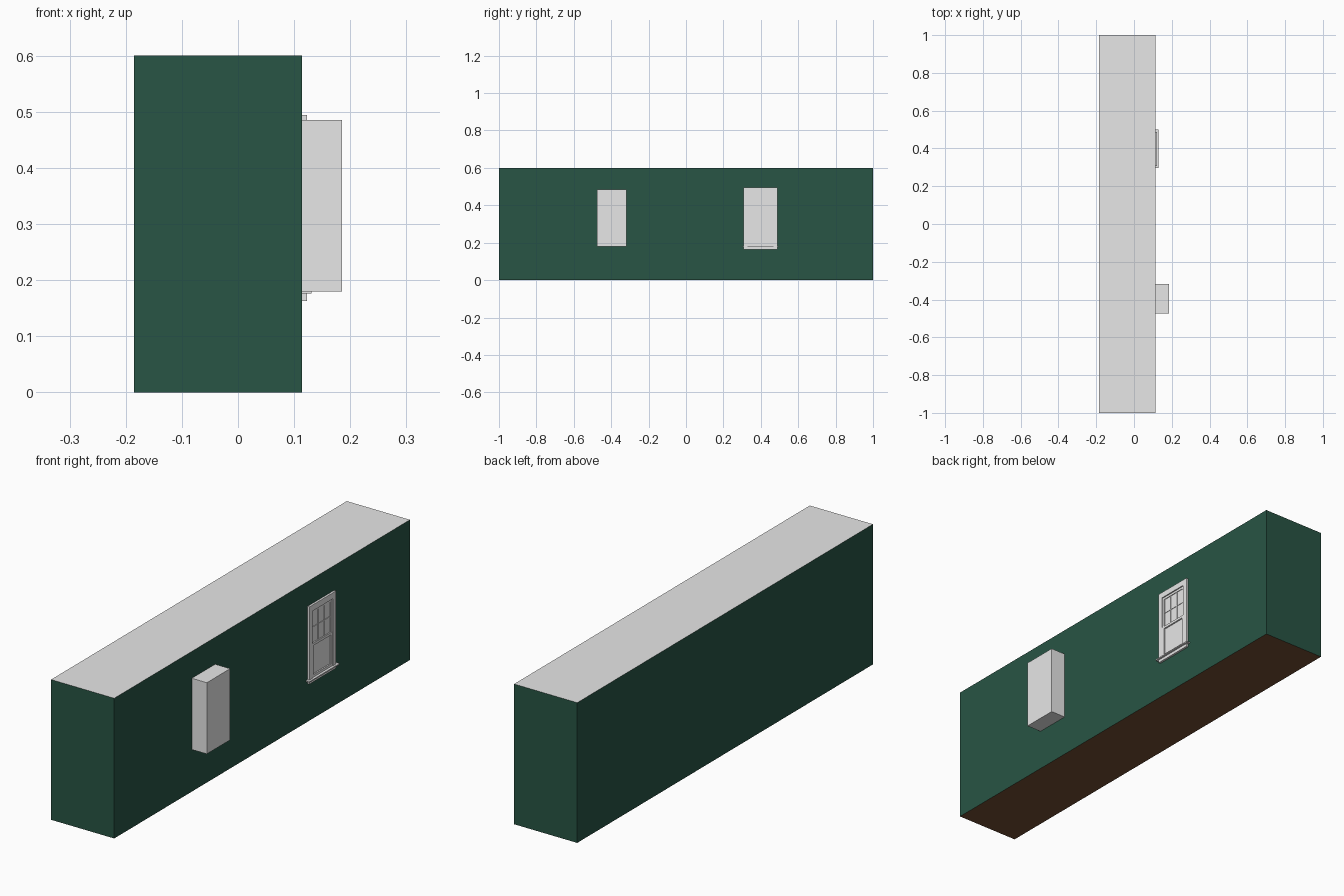
import bpy, bmesh

if "Cube" in bpy.data.objects:
    bpy.data.objects.remove(bpy.data.objects["Cube"])


def material(name, rgb):
    m = bpy.data.materials.new(name)
    m.diffuse_color = (*rgb, 1)
    m.use_nodes = True
    m.node_tree.nodes["Principled BSDF"].inputs["Base Color"].default_value = m.diffuse_color
    return m


GREEN = material("wall green", (0.021, 0.089, 0.058))
WHITE = material("plain white", (0.8, 0.8, 0.8))
BROWN = material("floor brown", (0.17, 0.075, 0.033))


def box(name, x, y, z, mats=(WHITE,)):
    """Box from (min, max) pairs."""
    bm = bmesh.new()
    bmesh.ops.create_cube(bm, size=1)
    for v in bm.verts:
        v.co = [lo + (hi - lo) * (c + 0.5) for c, (lo, hi) in zip(v.co, (x, y, z))]
    me = bpy.data.meshes.new(name)
    bm.to_mesh(me)
    bm.free()
    for m in mats:
        me.materials.append(m)
    ob = bpy.data.objects.new(name, me)
    bpy.context.collection.objects.link(ob)
    return ob


W = 0.114  # wall plane carrying the window and the cabinet

# Room block: green walls, white ceiling, brown floor
room = box("room", (-0.185, W), (-1, 1), (0, 0.6), (GREEN, WHITE, BROWN))
for p in room.data.polygons:
    p.material_index = 1 if p.normal.z > 0.5 else 2 if p.normal.z < -0.5 else 0

# Wall cabinet
box("cabinet", (W, 0.185), (-0.475, -0.317), (0.18, 0.485))

# Window, built around its centre line
C = 0.398


def win(name, depth, y0, y1, z0, z1):
    box("window_" + name, (W, W + depth), (C + y0, C + y1), (z0, z1))


def frame(name, depth, half, z0, z1, w):
    """Two stiles and two rails around an opening."""
    for side, s in (("left", -1), ("right", 1)):
        a, b = sorted((s * half, s * (half - w)))
        win(f"{name}_{side}", depth, a, b, z0, z1)
    win(name + "_bottom", depth, w - half, half - w, z0, z0 + w)
    win(name + "_top", depth, w - half, half - w, z1 - w, z1)


win("glass", 0.001, -0.08, 0.08, 0.18, 0.48)

# Casing: side boards and head
for side, s in (("left", -1), ("right", 1)):
    a, b = sorted((s * 0.09, s * 0.07))
    win("casing_" + side, 0.009, a, b, 0.18, 0.494)
win("casing_head", 0.009, -0.07, 0.07, 0.468, 0.494)

# Sill and apron
win("sill", 0.017, -0.102, 0.102, 0.176, 0.181)
win("apron", 0.009, -0.09, 0.09, 0.163, 0.176)

# Sashes, the lower one in front of the upper
frame("upper_sash", 0.004, 0.07, 0.315, 0.468, 0.01)
frame("lower_sash", 0.0065, 0.07, 0.181, 0.327, 0.011)

# Glazing bars dividing the upper sash into six panes
for i, y in enumerate((-0.021, 0.021)):
    win(f"vertical_bar_{i}", 0.0035, y - 0.002, y + 0.002, 0.325, 0.458)
win("horizontal_bar", 0.0033, -0.06, 0.06, 0.391, 0.395)
